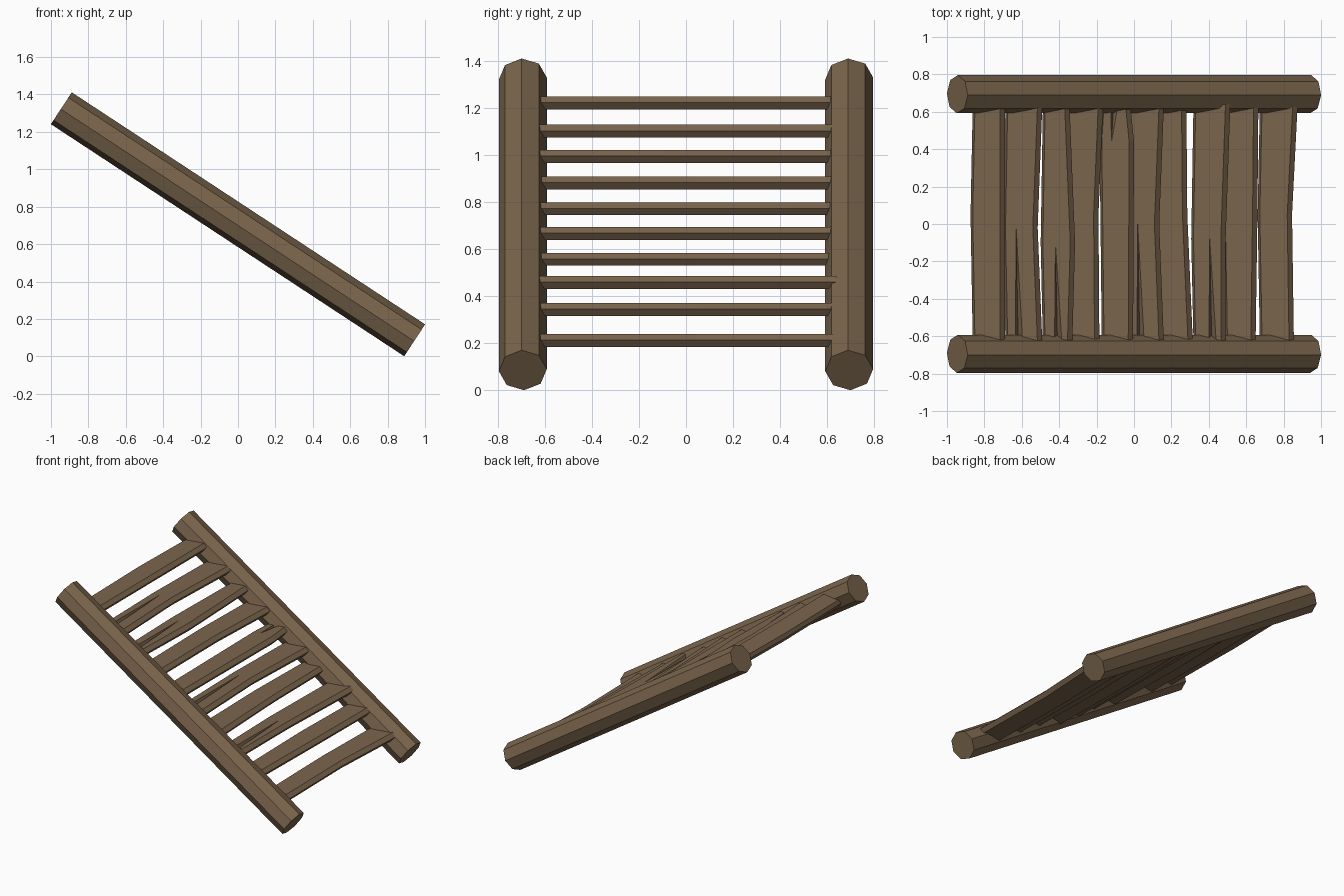
import bpy, bmesh, math
from mathutils import Matrix

if "Cube" in bpy.data.objects:
    bpy.data.objects.remove(bpy.data.objects["Cube"])

wood = bpy.data.materials.new("weathered_brown_wood")
wood.diffuse_color = (0.195, 0.130, 0.073, 1)
wood.use_nodes = True
wood.node_tree.nodes["Principled BSDF"].inputs["Base Color"].default_value = wood.diffuse_color


def finish(bm, name):
    bmesh.ops.recalc_face_normals(bm, faces=bm.faces)
    me = bpy.data.meshes.new(name)
    bm.to_mesh(me)
    bm.free()
    me.materials.append(wood)
    ob = bpy.data.objects.new(name, me)
    bpy.context.collection.objects.link(ob)
    return ob


# Side rails: sloped eight-sided logs
SLOPE = math.atan2(0.836, -0.549)
for name, y in (("front_rail", -0.694), ("back_rail", 0.694)):
    bm = bmesh.new()
    mat = (Matrix.Translation((0, y, 0.706)) @ Matrix.Rotation(SLOPE, 4, 'Y')
           @ Matrix.Rotation(math.radians(3), 4, 'Z'))
    bmesh.ops.create_cone(bm, cap_ends=True, segments=8, radius1=0.102,
                          radius2=0.102, depth=2.26, matrix=mat)
    finish(bm, name)


# Treads: rough planks with a pointed nose and an optional split at one end
def tread(name, noses, top, crack):
    bm = bmesh.new()
    end, cx, tip = crack if crack else (0, noses[1] - 0.09, 0.05)
    left = noses[1] - 0.18
    rings = []
    for i, y in enumerate((-0.64, tip, 0.64)):
        n = noses[i]
        l = left + (0.008, -0.004, 0.008)[i]
        open_ = end != 0 and i - 1 == end
        w, d = (0.02, 0.04) if open_ else (0, 0)
        shift = 0.015 if open_ else 0
        c = cx + shift
        section = [(l + 0.012, top - 0.055), (l, top - 0.028), (l + 0.012, top),
                   (c - w, top), (c - w * 0.2, top - d), (c + w, top),
                   (n - 0.026, top), (n, top - 0.026), (n - 0.022, top - 0.055)]
        rings.append([bm.verts.new((x, y, z)) for x, z in section])
    for a, b in zip(rings, rings[1:]):
        for k in range(len(a)):
            m = (k + 1) % len(a)
            bm.faces.new((a[k], a[m], b[m], b[k]))
    bm.faces.new(rings[0])
    bm.faces.new(rings[-1])
    bmesh.ops.remove_doubles(bm, verts=bm.verts, dist=0.0005)
    finish(bm, name)


# Nose position at the front end, middle and back end, then top height
steps = [
    (-0.690, -0.690, -0.690, 1.25), (-0.490, -0.515, -0.490, 1.13),
    (-0.330, -0.315, -0.345, 1.022), (-0.185, -0.190, -0.165, 0.91),
    (-0.005, 0.000, -0.020, 0.80), (0.160, 0.135, 0.160, 0.695),
    (0.315, 0.285, 0.280, 0.585), (0.490, 0.490, 0.515, 0.487),
    (0.650, 0.660, 0.665, 0.372), (0.855, 0.845, 0.875, 0.24),
]
# Splits: end (-1 front, 1 back), x and tip depth
cracks = {1: (-1, -0.63, -0.02), 2: (-1, -0.42, -0.10), 4: (1, -0.12, 0.44),
          5: (-1, 0.02, 0.0), 7: (-1, 0.405, -0.08)}
for i, s in enumerate(steps):
    tread("tread_%02d" % (i + 1), s[:3], s[3], cracks.get(i))
